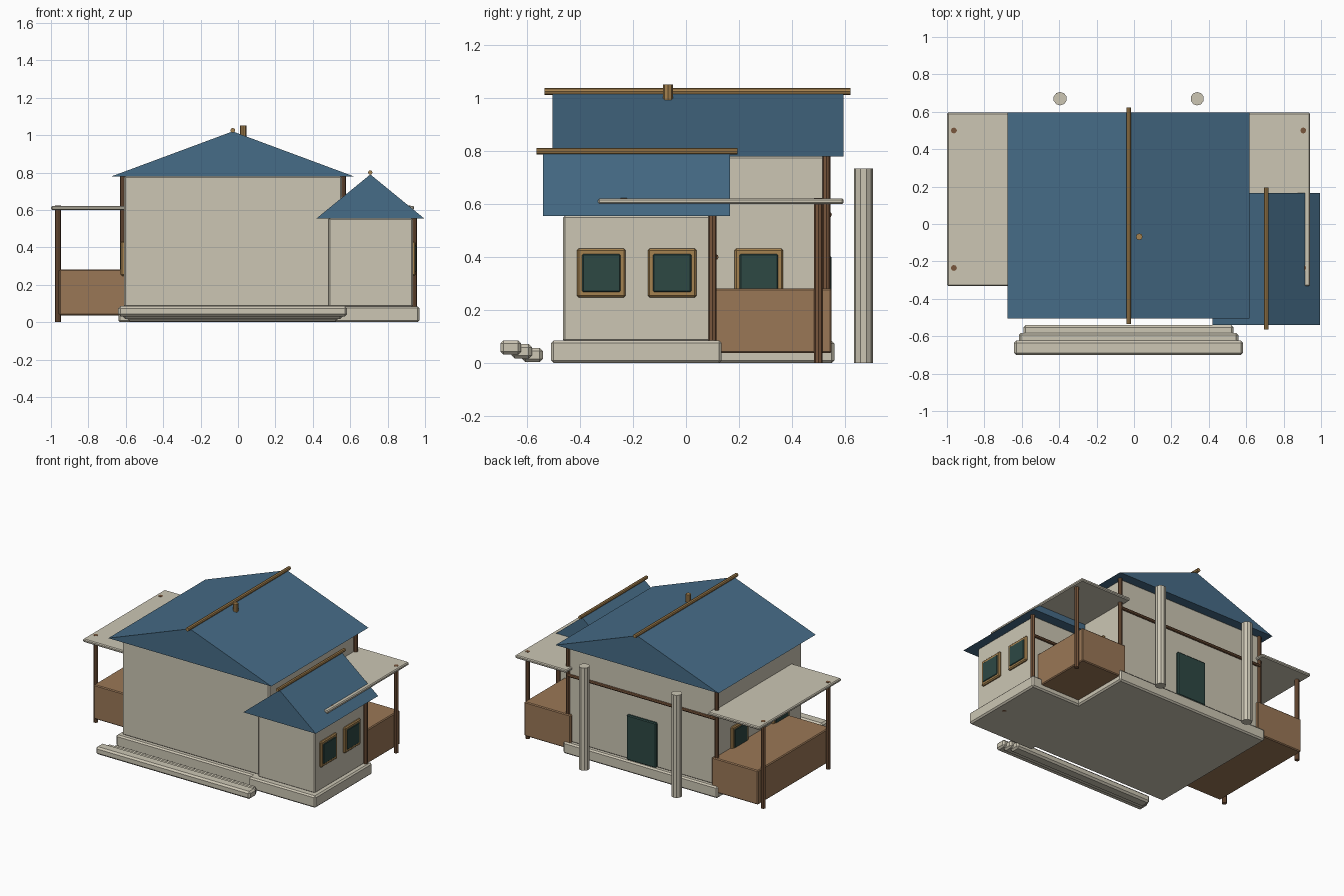
import bpy, bmesh
from mathutils import Matrix, Vector

cube = bpy.data.objects.get("Cube")
if cube:
    bpy.data.objects.remove(cube, do_unlink=True)


def material(name, rgb):
    linear = [((c / 255 + 0.055) / 1.055) ** 2.4 for c in rgb] + [1]
    mat = bpy.data.materials.new(name)
    mat.use_nodes = True
    mat.diffuse_color = linear
    node = next(n for n in mat.node_tree.nodes if n.type == "BSDF_PRINCIPLED")
    node.inputs["Base Color"].default_value = linear
    node.inputs["Roughness"].default_value = 0.8
    return mat


PLASTER = material("cream plaster", (204, 198, 180))
ROOF = material("slate blue", (70, 108, 135))
WOOD = material("warm brown wood", (154, 119, 86))
DARK_WOOD = material("dark brown wood", (120, 86, 60))
TRIM = material("golden wood trim", (165, 130, 80))
GLASS = material("dark teal", (45, 72, 68))


def finish(name, bm, mat):
    bmesh.ops.recalc_face_normals(bm, faces=bm.faces)
    mesh = bpy.data.meshes.new(name)
    bm.to_mesh(mesh)
    bm.free()
    mesh.materials.append(mat)
    obj = bpy.data.objects.new(name, mesh)
    bpy.context.collection.objects.link(obj)
    return obj


def box(name, mat, xs, ys, zs, bevel=0.0):
    """Box between the given x, y and z limits, with chamfered edges."""
    bm = bmesh.new()
    bmesh.ops.create_cube(bm, size=1)
    for v in bm.verts:
        v.co = [lim[1] if c > 0 else lim[0] for c, lim in zip(v.co, (xs, ys, zs))]
    if bevel:
        bmesh.ops.bevel(bm, geom=list(bm.edges), offset=bevel, segments=1, affect="EDGES")
    return finish(name, bm, mat)


def rod(name, mat, start, end, radius, sides=8):
    """Straight prism-like rod between two points."""
    a, b = Vector(start), Vector(end)
    turn = (b - a).to_track_quat("Z", "Y").to_matrix().to_4x4()
    bm = bmesh.new()
    bmesh.ops.create_cone(bm, cap_ends=True, segments=sides, radius1=radius, radius2=radius,
                          depth=(b - a).length, matrix=Matrix.Translation((a + b) / 2) @ turn)
    return finish(name, bm, mat)


def gable_roof(name, xs, ys, zs):
    """Closed triangular prism with its ridge along y."""
    ridge = (xs[0] + xs[1]) / 2
    bm = bmesh.new()
    front = bm.faces.new([bm.verts.new((x, ys[0], z)) for x, z in
                          ((xs[0], zs[0]), (xs[1], zs[0]), (ridge, zs[1]))])
    out = bmesh.ops.extrude_face_region(bm, geom=[front], use_keep_orig=True)
    for item in out["geom"]:
        if isinstance(item, bmesh.types.BMVert):
            item.co.y = ys[1]
    return finish(name, bm, ROOF)


def window(name, x, y, side):
    """Framed window on a wall that faces along x."""
    z = 0.34
    for part, mat, half, depth in (("frame", TRIM, 0.092, 0.015), ("glass", GLASS, 0.075, 0.019)):
        xs = sorted((x - side * 0.01, x + side * depth))
        box(f"{name}_{part}", mat, xs, (y - half, y + half), (z - half, z + half), 0.007)


# Foundations
box("main_base", PLASTER, (-0.64, 0.585), (-0.47, 0.56), (0, 0.083), 0.01)
box("wing_base", PLASTER, (0.44, 0.97), (-0.51, 0.135), (0, 0.085), 0.01)

# Walls
box("main_walls", PLASTER, (-0.61, 0.555), (-0.44, 0.532), (0.08, 0.782), 0.008)
box("wing_walls", PLASTER, (0.483, 0.935), (-0.465, 0.1), (0.08, 0.557), 0.008)

# Roofs with ridge poles
gable_roof("main_roof", (-0.675, 0.618), (-0.505, 0.595), (0.78, 1.02))
gable_roof("wing_roof", (0.42, 0.995), (-0.54, 0.167), (0.555, 0.79))
rod("main_ridge_pole", TRIM, (-0.028, -0.535, 1.026), (-0.028, 0.622, 1.026), 0.013)
rod("wing_ridge_pole", TRIM, (0.707, -0.565, 0.8), (0.707, 0.195, 0.8), 0.012)
rod("roof_vent", TRIM, (0.028, -0.068, 0.99), (0.028, -0.068, 1.052), 0.018)

# Rear corner posts and cross beams
for name, xs, y, top, beam_y, beam_z in (
        ("main", (-0.615, 0.562), 0.53, 0.78, 0.54, 0.56),
        ("wing", (0.476, 0.942), 0.1, 0.555, 0.112, 0.4)):
    for x in xs:
        rod(f"{name}_corner_post", DARK_WOOD, (x, y, 0.085), (x, y, top), 0.015)
    rod(f"{name}_back_beam", DARK_WOOD, (xs[0], beam_y, beam_z), (xs[1], beam_y, beam_z), 0.011)

# Side porches, placed about the centre line of the house
centre = -0.029
for label, side in (("right", -1), ("left", 1)):
    def span(inner, outer):
        return sorted((centre + side * inner, centre + side * outer))
    box(f"{label}_porch_deck", WOOD, span(0.56, 0.927), (-0.27, 0.55), (0.037, 0.282), 0.006)
    box(f"{label}_porch_roof", PLASTER, span(0.56, 0.97), (-0.332, 0.595), (0.6, 0.622), 0.006)
    for y in (-0.235, 0.5):
        x = centre + side * 0.934
        rod(f"{label}_porch_post", DARK_WOOD, (x, y, 0), (x, y, 0.623), 0.016)
    for y in (-0.19, 0.275):
        window(f"{label}_main_window", centre + side * 0.583, y, side)

# Wing windows
for y in (-0.32, -0.052):
    window("wing_window", 0.935, y, 1)

# Back door
box("back_door", GLASS, (-0.145, 0.087), (0.52, 0.55), (0.083, 0.405), 0.006)

# Front steps, each further out and higher
for i in range(3):
    y, z, half = -0.58 - 0.041 * i, 0.03 + 0.0142 * i, 0.562 + 0.025 * i
    box("front_step", PLASTER, (centre - half, centre + half), (y - 0.039, y + 0.039),
        (z - 0.027, z + 0.027), 0.012)

# Free-standing rear columns
for x in (-0.395, 0.338):
    rod("rear_column", PLASTER, (x, 0.67, 0), (x, 0.67, 0.735), 0.036, 10)
